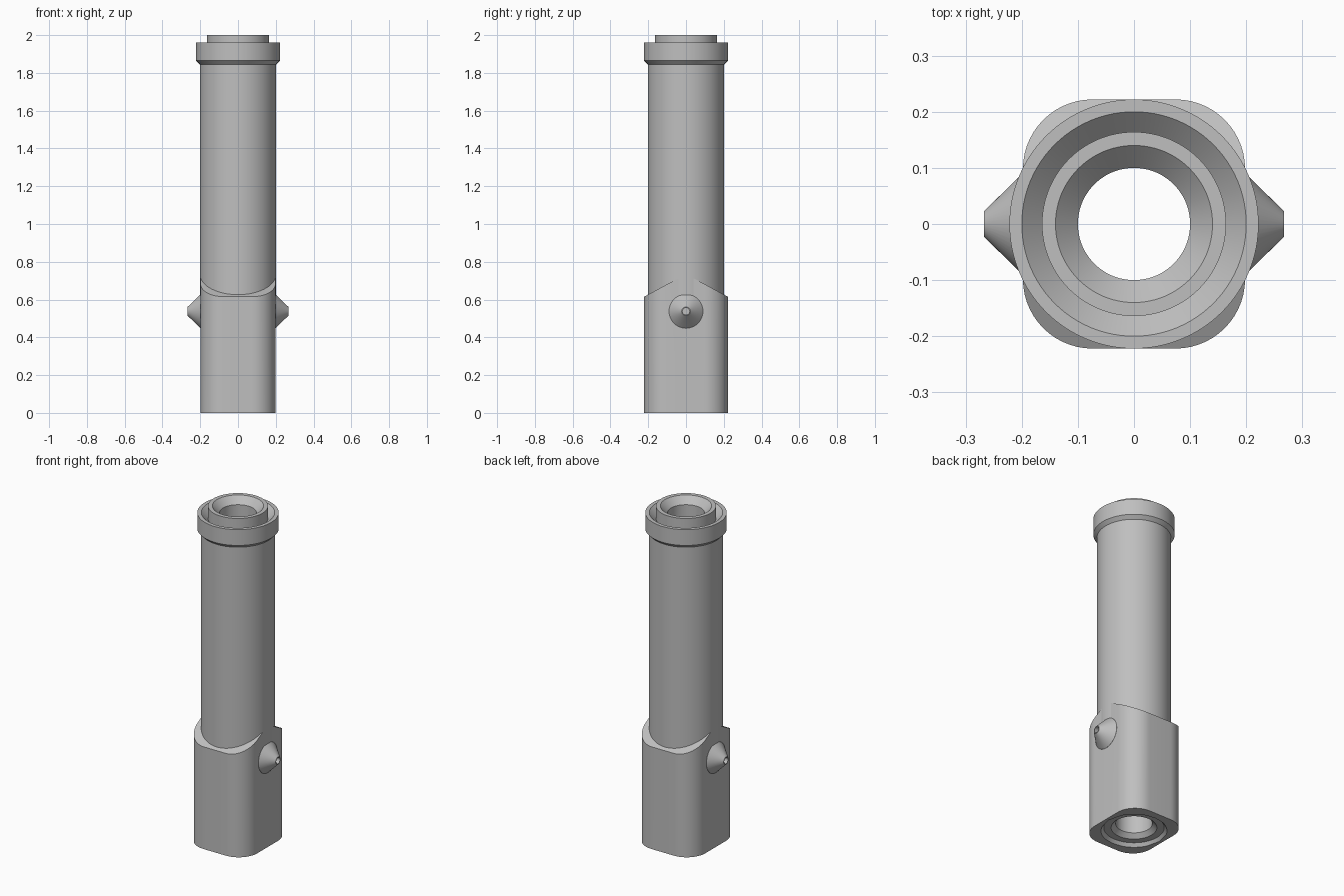
import bpy, bmesh
from math import sin, cos, pi, atan2, radians
from mathutils import Matrix

cube = bpy.data.objects.get("Cube")
if cube:
    bpy.data.objects.remove(cube, do_unlink=True)

# Single material
GREY = (0.52, 0.52, 0.52, 1)
metal = bpy.data.materials.new("plain grey")
metal.use_nodes = True
metal.diffuse_color = GREY
metal.node_tree.nodes["Principled BSDF"].inputs["Base Color"].default_value = GREY


def finish(name, bm):
    bmesh.ops.recalc_face_normals(bm, faces=bm.faces)
    mesh = bpy.data.meshes.new(name)
    bm.to_mesh(mesh)
    bm.free()
    mesh.materials.append(metal)
    obj = bpy.data.objects.new(name, mesh)
    bpy.context.collection.objects.link(obj)
    bpy.ops.object.select_all(action="DESELECT")
    bpy.context.view_layer.objects.active = obj
    obj.select_set(True)
    bpy.ops.object.shade_smooth_by_angle(angle=radians(25))
    return obj


def bridge(bm, a, b):
    for i in range(len(a)):
        j = (i + 1) % len(a)
        bm.faces.new((a[i], a[j], b[j], b[i]))


def lathe(name, profile, closed=True, sides=96, matrix=Matrix()):
    """Revolve (radius, height) points around z."""
    bm = bmesh.new()
    rings = [[bm.verts.new((r * cos(2 * pi * i / sides), r * sin(2 * pi * i / sides), z))
              for i in range(sides)] for r, z in profile]
    for a, b in zip(rings, rings[1:]):
        bridge(bm, a, b)
    if closed:
        bridge(bm, rings[-1], rings[0])
    else:
        bm.faces.new(rings[0])
        bm.faces.new(rings[-1])
    bm.transform(matrix)
    return finish(name, bm)


# Hollow tube with collar, inner sleeve and socketed bottom
BORE, TUBE, COLLAR, SLEEVE = 0.1, 0.202, 0.222, 0.164
lathe("tube_body", [
    (0.18, 0), (0.19, 0.02), (0.19, 0.6), (TUBE, 0.6),
    (TUBE, 1.845), (COLLAR, 1.865), (COLLAR, 1.96), (0.2, 1.96),
    (SLEEVE, 1.925), (SLEEVE, 2), (0.14, 2), (BORE, 1.96),
    (BORE, 0.045), (0.125, 0.02), (0.165, 0.02),
])

# Rounded base block with a top sloping down to front and back
HX, HY, CORNER = 0.198, 0.222, 0.124
STEPS = 14


def block_outline():
    quarter = [(HX, 0.0)]
    for i in range(STEPS + 1):
        a = pi / 2 * i / STEPS
        quarter.append((HX - CORNER + CORNER * cos(a), HY - CORNER + CORNER * sin(a)))
    quarter.append((0.0, HY))
    half = quarter + [(-x, y) for x, y in reversed(quarter[:-1])]
    return half + [(x, -y) for x, y in reversed(half[1:-1])]


def slope(y):
    return 0.615 + 0.54 * (HY - abs(y))


bm = bmesh.new()
outline = block_outline()
angles = [atan2(y, x) for x, y in outline]
bottom_in = [bm.verts.new((0.18 * cos(a), 0.18 * sin(a), 0)) for a in angles]
bottom = [bm.verts.new((x, y, 0)) for x, y in outline]
top = [bm.verts.new((x, y, slope(y))) for x, y in outline]
top_in = [bm.verts.new((0.19 * cos(a), 0.19 * sin(a), slope(0.19 * sin(a)))) for a in angles]
for a, b in ((bottom_in, bottom), (bottom, top), (top, top_in)):
    bridge(bm, a, b)
finish("base_block", bm)

# Conical side pins with a small dimple in the tip
for name, side in (("left_pin", 1), ("right_pin", -1)):
    place = Matrix.Translation((0, 0, 0.538)) @ Matrix.Rotation(side * pi / 2, 4, "Y")
    lathe(name, [(0.09, 0.185), (0.09, 0.199), (0.023, 0.267), (0.018, 0.267), (0.018, 0.24)],
          closed=False, sides=48, matrix=place)
